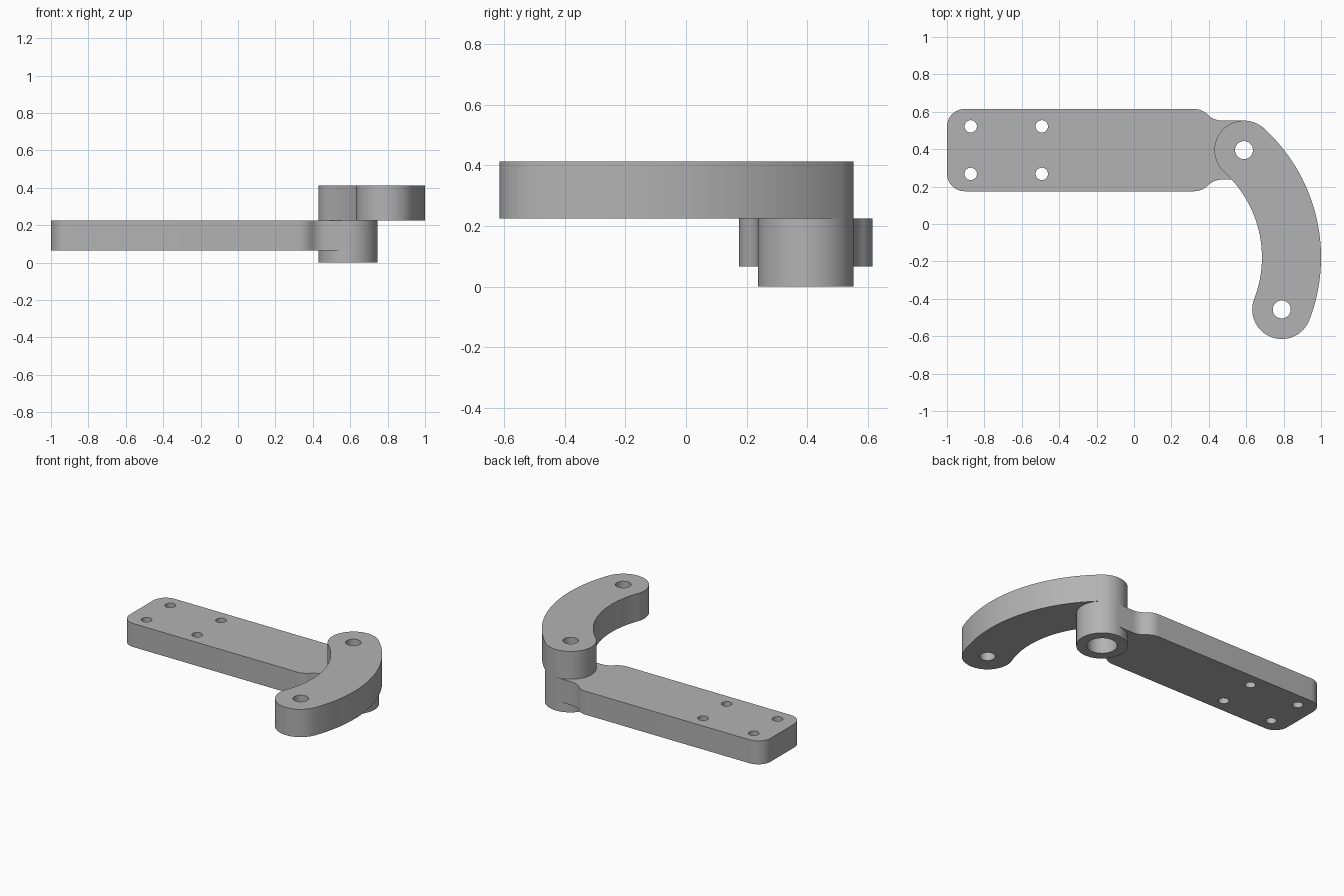
import bpy
import bmesh
from math import sin, cos, pi, atan2

cube = bpy.data.objects.get("Cube")
if cube:
    bpy.data.objects.remove(cube, do_unlink=True)

grey = bpy.data.materials.new("plain_grey")
grey.use_nodes = True
grey.diffuse_color = (0.45, 0.45, 0.45, 1)
grey.node_tree.nodes["Principled BSDF"].inputs["Base Color"].default_value = (0.45, 0.45, 0.45, 1)


def arc(cx, cy, r, start, end, steps=16):
    """Points on an arc, angles in radians."""
    angles = [start + (end - start) * i / steps for i in range(steps + 1)]
    return [(cx + r * cos(a), cy + r * sin(a)) for a in angles]


def circle(cx, cy, r, steps=48):
    return arc(cx, cy, r, 0, 2 * pi, steps)[:-1]


def prism(name, outline, z0, z1):
    """Extrude a closed outline between two heights."""
    bm = bmesh.new()
    base = bm.faces.new([bm.verts.new((x, y, z0)) for x, y in outline])
    top = bmesh.ops.extrude_face_region(bm, geom=[base])["geom"]
    for v in top:
        if isinstance(v, bmesh.types.BMVert):
            v.co.z = z1
    bmesh.ops.recalc_face_normals(bm, faces=bm.faces)
    mesh = bpy.data.meshes.new(name)
    bm.to_mesh(mesh)
    bm.free()
    obj = bpy.data.objects.new(name, mesh)
    bpy.context.collection.objects.link(obj)
    mesh.materials.append(grey)
    return obj


def drill(obj, holes):
    """Cut round holes given as (x, y, radius), then shade the part."""
    bpy.context.view_layer.objects.active = obj
    for x, y, r in holes:
        cutter = prism("hole_cutter", circle(x, y, r), -1, 1)
        cutter.hide_render = True
        mod = obj.modifiers.new("hole", 'BOOLEAN')
        mod.operation = 'DIFFERENCE'
        mod.solver = 'EXACT'
        mod.object = cutter
        bpy.ops.object.modifier_apply(modifier=mod.name)
        bpy.data.objects.remove(cutter, do_unlink=True)
    bpy.ops.object.select_all(action='DESELECT')
    obj.select_set(True)
    bpy.ops.object.shade_smooth_by_angle(angle=pi / 6)


# Shared dimensions
px, py = 0.588, 0.395      # pivot axis
end_r = 0.158              # radius of the boss and the arm ends
half_w = 0.22              # half width of the plate
z_plate, z_joint, z_top = 0.066, 0.225, 0.413
bore = (px, py, 0.093)

# Mounting plate: rounded corners, S-shaped shoulders, round pivot end
corner, fillet = 0.095, 0.106
shoulder_x = 0.32
neck_x = shoulder_x + 2 * fillet * sin(pi / 4)
half = arc(-1 + corner, half_w - corner, corner, pi, pi / 2)
half += arc(shoulder_x, half_w - fillet, fillet, pi / 2, pi / 4, 10)
half += arc(neck_x, end_r + fillet, fillet, -3 * pi / 4, -pi / 2, 10)[1:]
half += arc(0.588, 0, end_r, pi / 2, 0, 24)
outline = half + [(x, -y) for x, y in reversed(half[:-1])]
plate = prism("mounting_plate", [(x, y + py) for x, y in outline], z_plate, z_joint)
screw_holes = [(x, py + dy, 0.033) for x in (-0.873, -0.493) for dy in (-0.127, 0.127)]
drill(plate, screw_holes + [bore])

# Hollow boss below the plate
boss = prism("pivot_boss", circle(px, py, end_r, 96), 0, z_plate)
drill(boss, [bore])

# Curved arm: a thick arc with round ends
ax, ay, mid_r = 0.067, -0.179, 0.775
tip_x, tip_y = 0.79, -0.457
a0 = atan2(tip_y - ay, tip_x - ax)
a1 = atan2(py - ay, px - ax)
outline = arc(ax, ay, mid_r + end_r, a0, a1, 40)
outline += arc(px, py, end_r, a1, a1 + pi, 32)[1:-1]
outline += arc(ax, ay, mid_r - end_r, a1, a0, 40)
outline += arc(tip_x, tip_y, end_r, a0 + pi, a0 + 2 * pi, 32)[1:-1]
arm = prism("curved_arm", outline, z_joint, z_top)
drill(arm, [(px, py, 0.048), (tip_x, tip_y, 0.048)])
